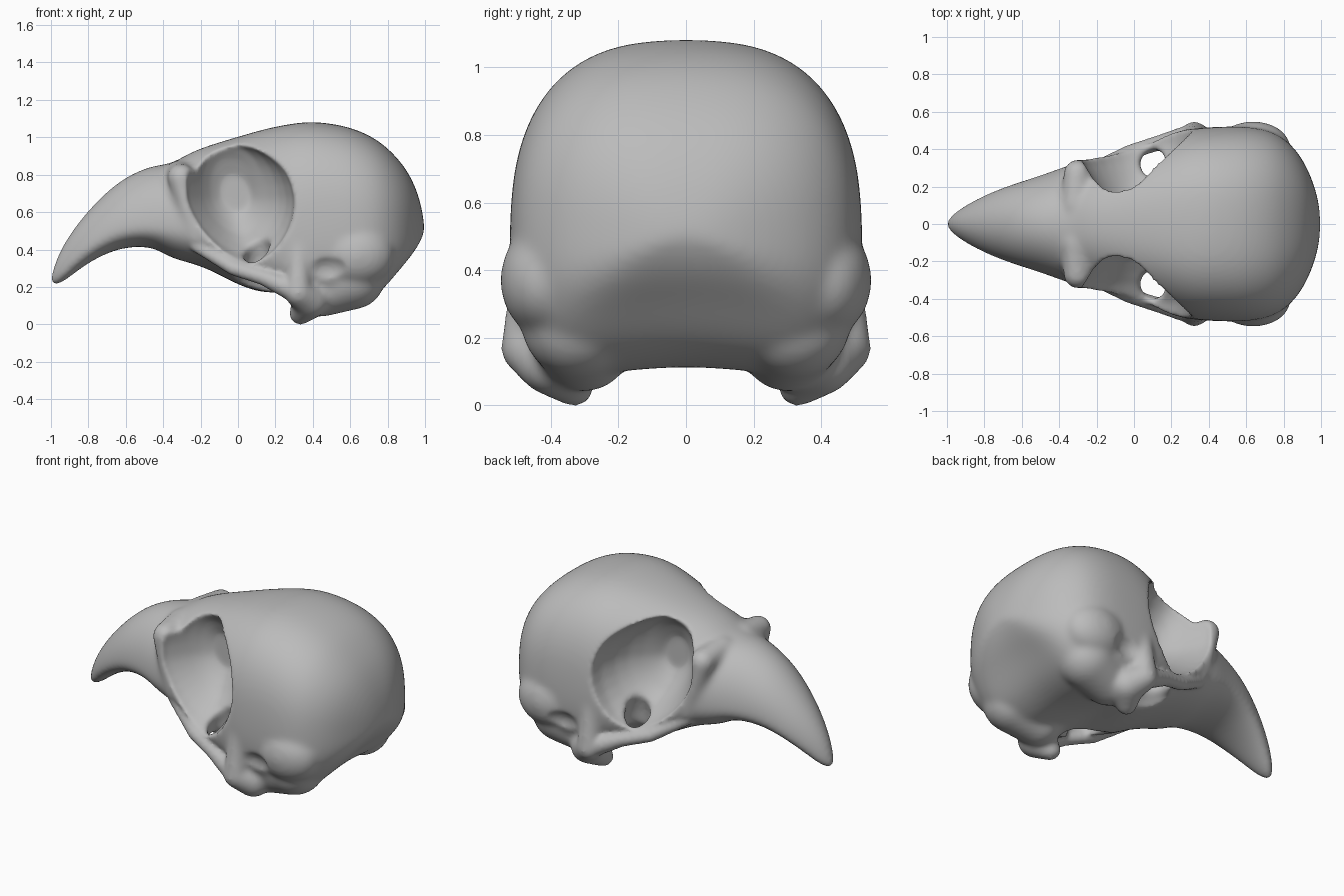
import bpy, bmesh, math
from mathutils import Vector, Matrix

cube = bpy.data.objects.get("Cube")
if cube:
    bpy.data.objects.remove(cube, do_unlink=True)

bone = bpy.data.materials.new("bone grey")
bone.use_nodes = True
bone.diffuse_color = (0.5, 0.5, 0.5, 1)
bone.node_tree.nodes["Principled BSDF"].inputs["Base Color"].default_value = (0.5, 0.5, 0.5, 1)


def section(w, top, bottom, mid, e_up, e_low, n=32):
    """Closed egg-like outline as (sideways, height) pairs."""
    pts = []
    for i in range(n):
        a = math.tau * i / n
        c, s = math.cos(a), math.sin(a)
        p = 2 / (e_up if s >= 0 else e_low)
        reach = top - mid if s >= 0 else mid - bottom
        pts.append((w * math.copysign(abs(c) ** p, c),
                    mid + reach * math.copysign(abs(s) ** p, s)))
    return pts


def loft(bm, rings):
    rows = [[bm.verts.new(p) for p in ring] for ring in rings]
    n = len(rows[0])
    for a, b in zip(rows, rows[1:]):
        for i in range(n):
            bm.faces.new((a[i], a[(i + 1) % n], b[(i + 1) % n], b[i]))
    bm.faces.new(rows[0])
    bm.faces.new(rows[-1])


def blob(bm, centre, size):
    """The same ellipsoid on both sides of the head."""
    for side in (1, -1):
        at = Vector((centre[0], centre[1] * side, centre[2]))
        bmesh.ops.create_icosphere(bm, subdivisions=3, radius=1,
                                   matrix=Matrix.Translation(at) @ Matrix.Diagonal((*size, 1)))


def chain(bm, points, steps=10):
    """A rounded bar through (position, radius) points."""
    for (p, r), (q, t) in zip(points, points[1:]):
        for i in range(steps + 1):
            f = i / steps
            radius = r + (t - r) * f
            blob(bm, Vector(p).lerp(Vector(q), f), (radius,) * 3)


def finish(name, bm):
    bmesh.ops.recalc_face_normals(bm, faces=bm.faces)
    mesh = bpy.data.meshes.new(name)
    bm.to_mesh(mesh)
    bm.free()
    ob = bpy.data.objects.new(name, mesh)
    bpy.context.scene.collection.objects.link(ob)
    return ob


def apply(ob, kind, **settings):
    mod = ob.modifiers.new(kind.lower(), kind)
    for key, value in settings.items():
        setattr(mod, key, value)
    bpy.context.view_layer.update()
    graph = bpy.context.evaluated_depsgraph_get()
    mesh = bpy.data.meshes.new_from_object(ob.evaluated_get(graph))
    ob.modifiers.clear()
    ob.data = mesh


def absorb(ob, other):
    bm = bmesh.new()
    bm.from_mesh(ob.data)
    bm.from_mesh(other.data)
    bm.to_mesh(ob.data)
    bm.free()
    bpy.data.objects.remove(other, do_unlink=True)


# Beak and cranium: x, top, bottom, half width, height of widest point
stations = [
    (-1, .255, .21, .015, .23), (-.965, .365, .205, .055, .26),
    (-.9, .48, .25, .1, .33), (-.8, .61, .33, .155, .41),
    (-.66, .75, .4, .21, .5), (-.53, .825, .42, .25, .52),
    (-.43, .855, .405, .285, .52), (-.35, .86, .35, .315, .52),
    (-.25, .925, .33, .34, .52), (-.12, .97, .28, .38, .48),
    (0, 1.005, .21, .43, .45), (.15, 1.05, .16, .475, .42),
    (.28, 1.075, .1, .51, .46), (.4, 1.09, .045, .52, .48),
    (.55, 1.07, .025, .525, .48), (.65, 1.04, .045, .52, .47),
    (.76, .985, .1, .495, .46), (.86, .89, .22, .415, .47),
    (.93, .79, .29, .305, .48), (.98, .66, .36, .17, .48),
    (1, .53, .42, .06, .47),
]
bm = bmesh.new()
rings = []
for x, top, bottom, w, mid in stations:
    full = min(max((x + .5) / .8, 0), 1)
    ring = []
    for y, z in section(w, top, bottom, mid, 2 + .65 * full, 2.1 + .6 * full):
        # Groove between the two rear lobes
        if z < mid and x > .2:
            z += .085 * max(0, 1 - (y / .35) ** 2) * (mid - z) / (mid - bottom)
        ring.append((x, y, z))
    rings.append(ring)
loft(bm, rings)
skull = finish("skull", bm)
apply(skull, 'SUBSURF', levels=2)

# Brow ridges, jaw joints and ear bulges
bm = bmesh.new()
chain(bm, [((-.31, .1, .8), .08), ((-.3, .27, .785), .075),
           ((-.26, .285, .62), .065), ((-.22, .295, .46), .05)])
chain(bm, [((.335, .33, .055), .06), ((.39, .4, .13), .1),
           ((.325, .475, .17), .075), ((.33, .46, .45), .05)])
chain(bm, [((.45, .3, .18), .14), ((.62, .32, .25), .17)])
blob(bm, (.64, .41, .37), (.2, .14, .17))
absorb(skull, finish("head_ridges", bm))
apply(skull, 'REMESH', mode='VOXEL', voxel_size=.014)
apply(skull, 'SMOOTH', factor=.5, iterations=10)

# Eye socket bowls: depth, front, back, bottom, top
sockets = [(.1, -.09, .07, .6, .8), (.14, -.14, .11, .54, .89),
           (.19, -.18, .165, .48, .96), (.25, -.22, .22, .43, .97),
           (.32, -.265, .26, .38, .97), (.42, -.29, .295, .325, .97),
           (.7, -.31, .33, .3, .98)]
bm = bmesh.new()
for side in (1, -1):
    rings = []
    for depth, front, back, bottom, top in sockets:
        outline = section((back - front) / 2, top, bottom, .68, 2.3, 1.7)
        rings.append([((front + back) / 2 + u + .13 * (.68 - z), side * depth, z)
                      for u, z in outline])
    loft(bm, rings)
# Openings through the socket floor, palate hollows and temple dents
blob(bm, (.115, .31, .2), (.09, .095, .3))
blob(bm, (.1, .27, .14), (.2, .1, .15))
blob(bm, (.47, .68, .28), (.17, .21, .14))
cutter = finish("socket_cutter", bm)
cutter.hide_render = True
apply(cutter, 'REMESH', mode='VOXEL', voxel_size=.016)
apply(skull, 'BOOLEAN', operation='DIFFERENCE', solver='EXACT', object=cutter)
bpy.data.objects.remove(cutter, do_unlink=True)

# Cheek bars below the sockets
bm = bmesh.new()
chain(bm, [((-.22, .295, .42), .035), ((-.02, .385, .3), .04),
           ((.14, .435, .25), .042), ((.31, .47, .18), .065)])
absorb(skull, finish("cheek_bars", bm))
apply(skull, 'REMESH', mode='VOXEL', voxel_size=.013)
apply(skull, 'SMOOTH', factor=.5, iterations=6)

# Settle on the ground, centred along its length
verts = skull.data.vertices
xs = [v.co.x for v in verts]
low = min(v.co.z for v in verts)
middle = (max(xs) + min(xs)) / 2
skull.data.transform(Matrix.Translation((-middle, 0, -low)))
skull.data.materials.clear()
skull.data.materials.append(bone)
for p in skull.data.polygons:
    p.use_smooth = True
    p.material_index = 0
